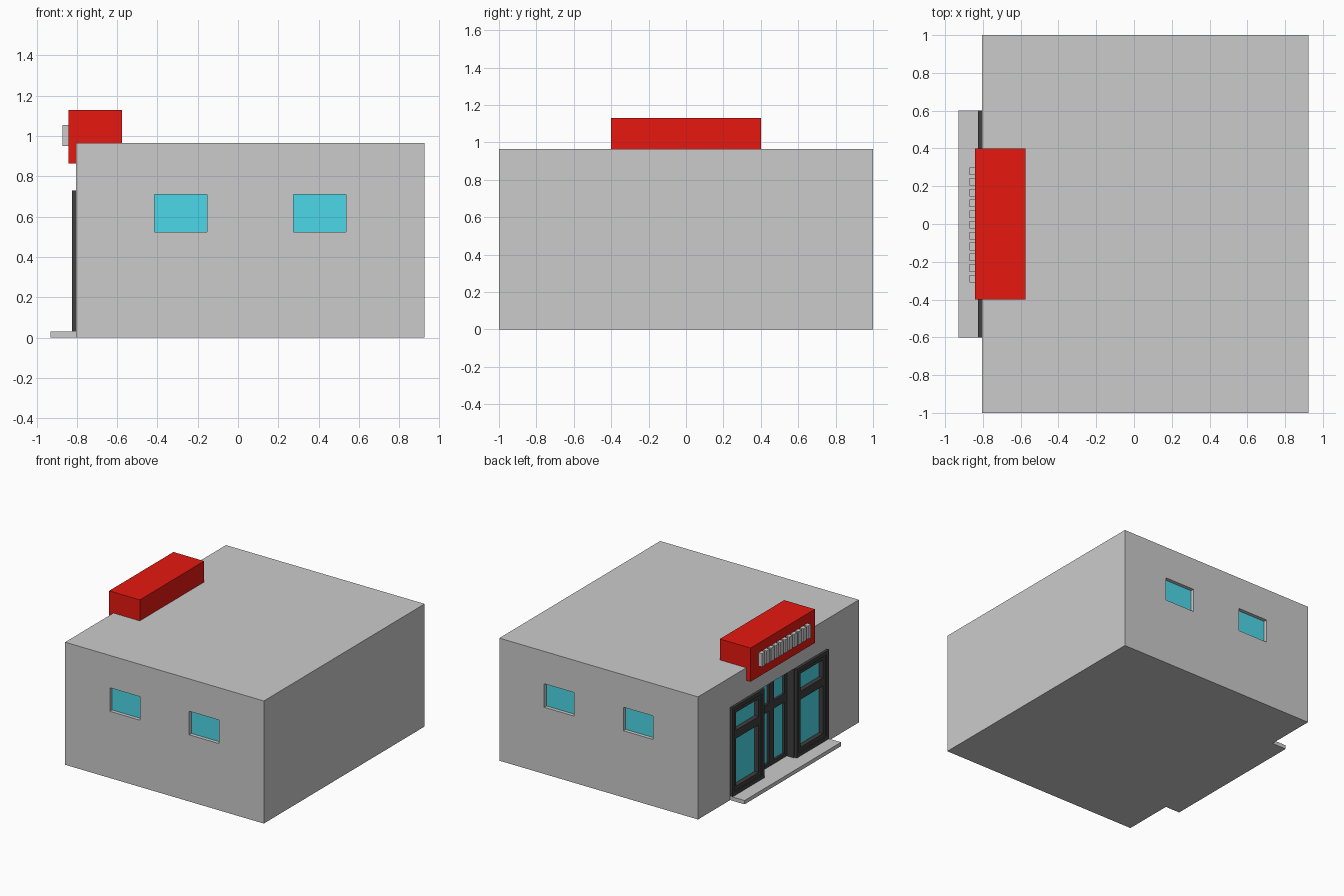
import bpy, bmesh

if "Cube" in bpy.data.objects:
    bpy.data.objects.remove(bpy.data.objects["Cube"])


def material(name, rgb):
    m = bpy.data.materials.new(name)
    m.diffuse_color = (*rgb, 1)
    m.use_nodes = True
    m.node_tree.nodes["Principled BSDF"].inputs["Base Color"].default_value = m.diffuse_color
    return m


RED = material("red", (0.8, 0.009, 0.005))
GLASS = material("glass_blue", (0.072, 0.686, 0.807))
DARK = material("dark_metal", (0.05, 0.05, 0.05))


def boxes(name, spans, mat=None):
    """One object made of boxes given as (x0, x1, y0, y1, z0, z1)."""
    bm = bmesh.new()
    for x0, x1, y0, y1, z0, z1 in spans:
        for v in bmesh.ops.create_cube(bm, size=1)["verts"]:
            v.co = ((x0 + x1) / 2 + v.co.x * (x1 - x0),
                    (y0 + y1) / 2 + v.co.y * (y1 - y0),
                    (z0 + z1) / 2 + v.co.z * (z1 - z0))
    me = bpy.data.meshes.new(name)
    bm.to_mesh(me)
    bm.free()
    ob = bpy.data.objects.new(name, me)
    bpy.context.collection.objects.link(ob)
    if mat:
        me.materials.append(mat)
    return ob


def frame(x0, x1, y0, y1, z0, z1, w, rail=None):
    """Spans of a frame facing x, with an optional cross rail (z0, z1)."""
    spans = [(x0, x1, y0, y0 + w, z0, z1), (x0, x1, y1 - w, y1, z0, z1)]
    for a, b in [(z0, z0 + w), (z1 - w, z1)] + ([rail] if rail else []):
        spans.append((x0, x1, y0 + w, y1 - w, a, b))
    return spans


# Main dimensions
WALL_X, BACK_X = -0.805, 0.925
SILL, HEAD = 0.03, 0.73
RAIL = (0.465, 0.53)
windows = [(-0.415, -0.155), (0.275, 0.535)]

# Building with openings for side windows, shop windows and entrance
building = boxes("building", [(WALL_X, BACK_X, -1, 1, 0, 0.965)])
cuts = [(a, b, s - 0.03, s + 0.03, 0.525, 0.71) for a, b in windows for s in (-1, 1)]
cuts += [(-0.9, -0.77, s * 0.4 - 0.17, s * 0.4 + 0.17, 0.06, 0.70) for s in (-1, 1)]
cuts.append((-0.9, -0.715, -0.2, 0.2, SILL, HEAD))
cutter = boxes("opening_cutter", cuts)
cutter.hide_render = True
mod = building.modifiers.new("openings", "BOOLEAN")
mod.object = cutter
mod.solver = "EXACT"
bpy.context.view_layer.objects.active = building
bpy.ops.object.modifier_apply(modifier=mod.name)
bpy.data.objects.remove(cutter)

# Side window panes, set back from the wall
for s, side in ((-1, "front"), (1, "back")):
    for i, (a, b) in enumerate(windows):
        y0, y1 = sorted((s * 0.965, s * 0.972))
        boxes(f"{side}_window_{i + 1}", [(a, b, y0, y1, 0.525, 0.71)], GLASS)

# Shop windows either side of the entrance
for s, side in ((-1, "right"), (1, "left")):
    y0, y1 = sorted((s * 0.2, s * 0.6))
    spans = frame(-0.825, WALL_X, y0, y1, SILL, HEAD, 0.03)
    spans += frame(-0.815, -0.77, y0 + 0.03, y1 - 0.03, 0.06, 0.70, 0.03, RAIL)
    boxes(f"{side}_shop_frame", spans, DARK)
    boxes(f"{side}_shop_glass",
          [(-0.78, -0.771, y0 + 0.06, y1 - 0.06, 0.09, 0.67)], GLASS)
    # Entrance side lining
    j0, j1 = sorted((s * 0.19, s * 0.2))
    boxes(f"{side}_entrance_lining", [(-0.806, -0.716, j0, j1, SILL, HEAD)], DARK)
    # Door leaf
    d0, d1 = sorted((s * 0.002, s * 0.19))
    boxes(f"{side}_door_frame",
          frame(-0.745, -0.716, d0, d1, SILL, HEAD, 0.03, RAIL), DARK)
    boxes(f"{side}_door_glass",
          [(-0.728, -0.718, d0 + 0.03, d1 - 0.03, 0.06, 0.70)], GLASS)

# Entrance step
boxes("entrance_step", [(-0.93, WALL_X, -0.6, 0.6, 0, SILL)])

# Sign box: roof block with a face board hanging over the wall edge
boxes("sign_box", [(WALL_X, -0.575, -0.4, 0.4, 0.965, 1.13),
                   (-0.842, WALL_X, -0.4, 0.4, 0.865, 1.13)], RED)

# Plain raised blocks along the sign face
boxes("sign_blocks", [(-0.872, -0.842, -0.31 + i * 0.057, -0.27 + i * 0.057, 0.95, 1.055)
                      for i in range(11)])
